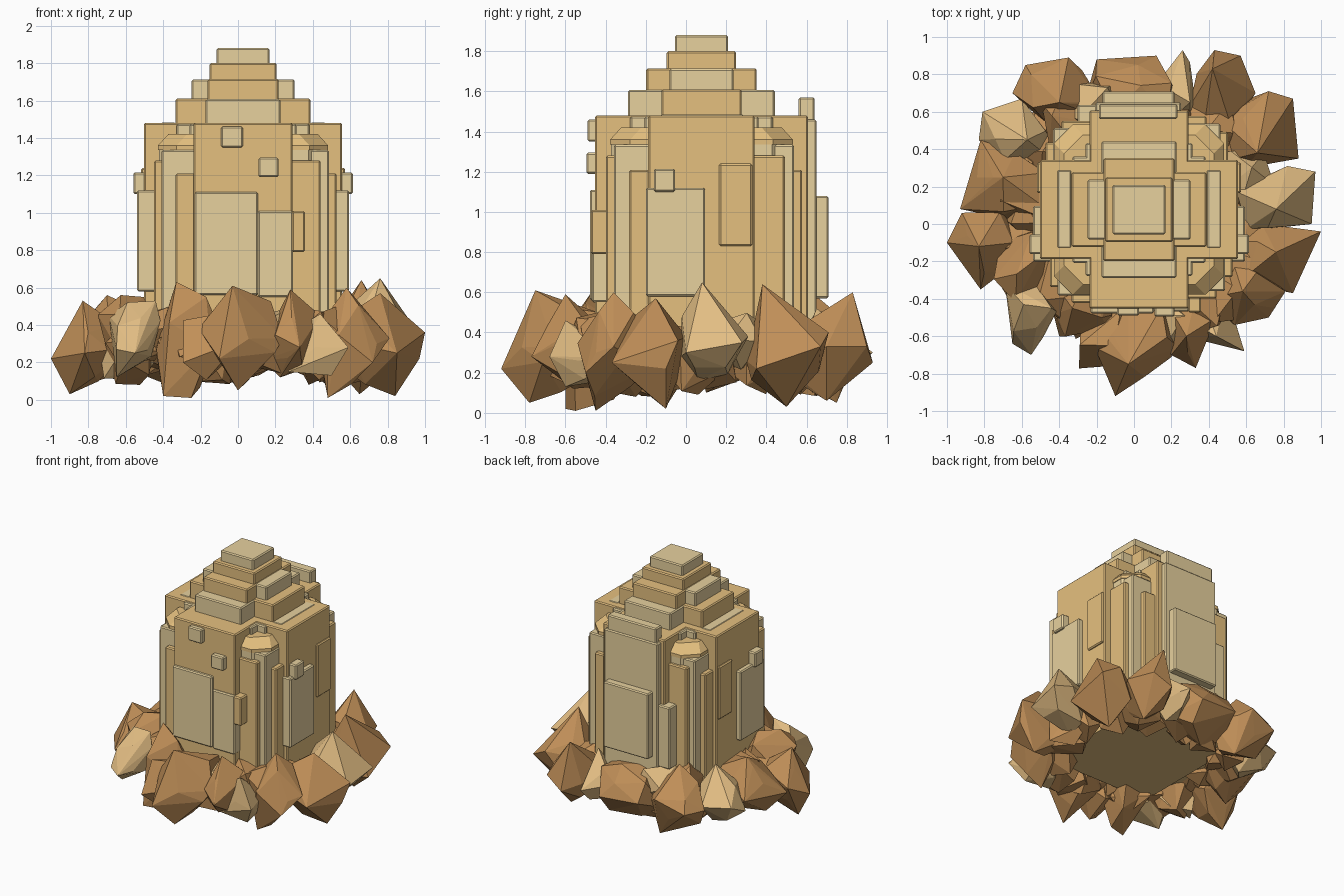
import bpy, bmesh, math, random
from mathutils import Vector, Matrix

random.seed(5)
CX, CY = 0.027, 0.077  # tower axis


def material(name, rgb):
    m = bpy.data.materials.new(name)
    lin = [((c / 255 + 0.055) / 1.055) ** 2.4 for c in rgb]
    m.diffuse_color = (*lin, 1)
    return m


SAND = material("sand_wall", (229, 192, 127))
PALE = material("pale_stone", (231, 209, 158))
BROWN = material("brown_rock", (192, 143, 88))
TAN = material("tan_rock", (226, 189, 131))


def finish(name, bm, mat):
    me = bpy.data.meshes.new(name)
    bmesh.ops.recalc_face_normals(bm, faces=bm.faces)
    bm.to_mesh(me)
    bm.free()
    me.materials.append(mat)
    ob = bpy.data.objects.new(name, me)
    bpy.context.collection.objects.link(ob)
    return ob


def box(name, x, y, z, mat, turn=0):
    """Bevelled block from ranges around the tower axis, turned in quarter steps."""
    bm = bmesh.new()
    bmesh.ops.create_cube(bm, size=1)
    for v in bm.verts:
        v.co = Vector([r[0] + (c + 0.5) * (r[1] - r[0]) for c, r in zip(v.co, (x, y, z))])
    bmesh.ops.bevel(bm, geom=bm.edges[:], offset=0.008, segments=1, affect='EDGES')
    bm.transform(Matrix.Translation((CX, CY, 0)) @ Matrix.Rotation(turn * math.pi / 2, 4, 'Z'))
    return finish(name, bm, mat)


def prism(name, levels, mat):
    """Square with cut corners, lofted through (half width, corner cut, z)."""
    bm = bmesh.new()
    rings = []
    for w, c, z in levels:
        k = w - c
        pts = [(-k, -w), (k, -w), (w, -k), (w, k), (k, w), (-k, w), (-w, k), (-w, -k)]
        rings.append([bm.verts.new((CX + a, CY + b, z)) for a, b in pts])
    for a, b in zip(rings, rings[1:]):
        for i in range(8):
            j = (i + 1) % 8
            bm.faces.new((a[i], a[j], b[j], b[i]))
    bm.faces.new(rings[0])
    bm.faces.new(rings[-1])
    return finish(name, bm, mat)


def rock(name, mat, x, y, z, tips=(), n=13):
    """Faceted rock: hull of jittered sphere points fitted to a range, plus sharp tips."""
    pts = []
    off = random.random() * 6.28
    for i in range(n):
        h = 1 - 2 * (i + 0.5) / n
        a = off + i * 2.39996 + random.uniform(-0.5, 0.5)
        r = math.sqrt(1 - h * h)
        p = Matrix.Rotation(0.5, 3, 'X') @ Vector((r * math.cos(a), r * math.sin(a), h))
        pts.append(p * random.uniform(0.85, 1.15))
    lo = [min(p[k] for p in pts) for k in range(3)]
    hi = [max(p[k] for p in pts) for k in range(3)]
    m = 0.05 if tips else 0.0  # keep the body inside its tips
    bm = bmesh.new()
    for p in pts:
        bm.verts.new([r[0] + (m + (1 - 2 * m) * (p[k] - lo[k]) / (hi[k] - lo[k])) * (r[1] - r[0])
                      for k, r in enumerate((x, y, z))])
    for t in tips:
        bm.verts.new(t)
    res = bmesh.ops.convex_hull(bm, input=bm.verts[:])
    loose = {e for e in res['geom_interior'] if isinstance(e, bmesh.types.BMVert)}
    bmesh.ops.delete(bm, geom=list(loose), context='VERTS')
    return finish(name, bm, mat)


# Tower core with sloped shoulder
prism("tower_base", [(0.44, 0.10, 0.21), (0.44, 0.10, 0.4)], SAND)
prism("tower_body", [(0.45, 0.10, 0.3), (0.45, 0.10, 1.34)], PALE)
prism("tower_shoulder", [(0.455, 0.10, 1.335), (0.455, 0.10, 1.36), (0.40, 0.10, 1.42)], SAND)
box("drum_wide", (-0.355, 0.355), (-0.285, 0.285), (1.40, 1.475), PALE)
box("drum_deep", (-0.285, 0.285), (-0.355, 0.355), (1.40, 1.475), PALE)

# Stepped crown: each step crosses two blocks of different colour
box("crown_step_low_wide", (-0.36, 0.36), (-0.20, 0.20), (1.45, 1.61), SAND)
box("crown_step_low_deep", (-0.20, 0.20), (-0.365, 0.365), (1.45, 1.608), PALE)
box("crown_step_mid_wide", (-0.275, 0.275), (-0.16, 0.16), (1.58, 1.713), PALE)
box("crown_step_mid_deep", (-0.19, 0.19), (-0.275, 0.275), (1.58, 1.715), SAND)
box("crown_step_high", (-0.18, 0.18), (-0.173, 0.173), (1.69, 1.80), SAND)
box("crown_cap", (-0.142, 0.142), (-0.132, 0.132), (1.78, 1.88), PALE)

# Four sides of the tower, repeated by quarter turns
for t in range(4):
    box("main_wall", (-0.265, 0.265), (-0.53, -0.1), (0.25, 1.48), SAND, t)
    box("corner_buttress", (0.2, 0.415), (-0.475, -0.2), (0.25, 1.28), SAND, t)
    box("corner_pilaster", (-0.36, -0.24), (-0.50, -0.2), (0.25, 1.21), SAND, t)
    box("corner_pier", (-0.435, -0.2), (-0.46, -0.2), (0.25, 1.335), PALE, t)

# Front panels and small blocks
box("front_panel_large", (-0.26, 0.08), (-0.555, -0.45), (0.56, 1.11), PALE)
box("front_panel_small", (0.08, 0.268), (-0.545, -0.45), (0.55, 1.01), PALE)
box("front_side_block", (0.262, 0.33), (-0.55, -0.40), (0.79, 1.01), SAND)
box("front_block_high", (-0.117, 0.0), (-0.567, -0.5), (1.35, 1.46), PALE)
box("front_block_low", (0.083, 0.19), (-0.572, -0.5), (1.19, 1.295), PALE)

# Left and right panels, mirrored
for s, side in ((1, "right"), (-1, "left")):
    def out(a, b):
        return tuple(sorted((s * a, s * b)))
    box(side + "_panel", out(0.45, 0.567), (-0.277, 0.018), (0.58, 1.12), PALE)
    box(side + "_sand_panel", out(0.45, 0.545), (0.088, 0.253), (0.83, 1.24), SAND)
    box(side + "_block", out(0.5, 0.587), (-0.237, -0.132), (1.10, 1.215), PALE)
    box(side + "_roof_plate", out(0.36, 0.44), (-0.207, 0.213), (1.465, 1.484), PALE)

# Back panels
box("back_panel_high", (-0.215, 0.205), (0.484, 0.563), (0.4, 1.57), PALE)
box("back_panel_backing", (-0.235, 0.225), (0.45, 0.573), (0.4, 1.46), PALE)
box("back_panel_low", (-0.195, 0.19), (0.5, 0.632), (0.57, 1.08), PALE)
box("back_panel_small", (-0.33, -0.19), (0.45, 0.56), (0.5, 0.98), PALE)

# Front boulders
rock("boulder", BROWN, (-0.2, 0.22), (-0.84, -0.38), (0.08, 0.55),
     [(-0.1, -0.92, 0.22), (-0.03, -0.75, 0.61), (0, -0.78, 0.05), (0.24, -0.66, 0.33), (-0.21, -0.66, 0.38)])
rock("boulder", TAN, (-0.68, -0.40), (-0.62, -0.28), (0.16, 0.54),
     [(-0.69, -0.32, 0.45), (-0.65, -0.64, 0.27), (-0.55, -0.70, 0.25), (-0.65, -0.5, 0.12), (-0.44, -0.45, 0.53)])
rock("boulder", BROWN, (-0.46, -0.1), (-0.62, -0.26), (0.04, 0.56),
     [(-0.33, -0.45, 0.63), (-0.4, -0.6, 0.02), (-0.25, -0.55, 0.01), (-0.17, -0.5, 0.55)])
rock("boulder", BROWN, (0.12, 0.42), (-0.72, -0.32), (0.1, 0.5),
     [(0.33, -0.77, 0.28), (0.28, -0.6, 0.59), (0.44, -0.5, 0.45)])
rock("boulder", TAN, (0.24, 0.56), (-0.64, -0.36), (0.14, 0.38),
     [(0.59, -0.68, 0.28), (0.44, -0.6, 0.46), (0.27, -0.6, 0.15), (0.5, -0.6, 0.13)])
rock("boulder", BROWN, (0.4, 0.76), (-0.56, -0.16), (0.06, 0.53),
     [(0.81, -0.36, 0.33), (0.58, -0.36, 0.6), (0.48, -0.45, 0.01), (0.72, -0.5, 0.2)])

# Left boulders
rock("boulder", BROWN, (-0.94, -0.58), (-0.28, 0.08), (0.08, 0.48),
     [(-1.0, -0.1, 0.22), (-0.83, -0.12, 0.53), (-0.9, -0.1, 0.03), (-0.82, -0.35, 0.25), (-0.92, 0.06, 0.3)])
rock("boulder", BROWN, (-0.86, -0.45), (0.02, 0.4), (0.12, 0.52),
     [(-0.82, 0.45, 0.32), (-0.93, 0.08, 0.28), (-0.7, 0.25, 0.56), (-0.76, 0.1, 0.1)])
rock("boulder", TAN, (-0.8, -0.42), (0.28, 0.62), (0.1, 0.5),
     [(-0.81, 0.6, 0.32), (-0.6, 0.67, 0.3), (-0.83, 0.45, 0.25), (-0.57, 0.45, 0.55)])
rock("boulder", BROWN, (-0.75, -0.42), (-0.42, -0.02), (0.08, 0.56))

# Back boulders
rock("boulder", BROWN, (-0.6, -0.15), (0.48, 0.84), (0.08, 0.52),
     [(-0.65, 0.7, 0.3), (-0.58, 0.85, 0.3), (-0.35, 0.89, 0.38), (-0.4, 0.65, 0.58), (-0.3, 0.75, 0.05)])
rock("boulder", BROWN, (-0.3, 0.26), (0.48, 0.87), (0.06, 0.52),
     [(-0.2, 0.88, 0.3), (0.12, 0.9, 0.28)])
rock("boulder", TAN, (0.14, 0.34), (0.55, 0.88), (0.12, 0.46), [(0.26, 0.93, 0.3), (0.3, 0.65, 0.52)])
rock("boulder", BROWN, (0.28, 0.6), (0.44, 0.86), (0.12, 0.52),
     [(0.43, 0.93, 0.25), (0.57, 0.9, 0.33), (0.65, 0.7, 0.33), (0.42, 0.83, 0.6), (0.5, 0.7, 0.06)])

# Right boulders
rock("boulder", BROWN, (0.44, 0.82), (0.28, 0.68), (0.08, 0.52),
     [(0.88, 0.35, 0.22), (0.85, 0.67, 0.33), (0.72, 0.71, 0.4), (0.66, 0.38, 0.64), (0.65, 0.5, 0.03)])
rock("boulder", TAN, (0.52, 0.92), (-0.04, 0.27), (0.14, 0.52),
     [(0.97, 0.28, 0.35), (0.82, 0.31, 0.38), (0.76, 0.08, 0.65), (0.95, 0.0, 0.3)])
rock("boulder", BROWN, (0.48, 0.92), (-0.33, 0.02), (0.06, 0.52),
     [(1.0, -0.04, 0.36), (0.85, -0.37, 0.25), (0.84, -0.1, 0.02), (0.97, -0.1, 0.22), (0.76, -0.15, 0.57)])
rock("boulder", BROWN, (0.20, 0.55), (0.30, 0.70), (0.10, 0.50))

# Smaller stones wedged between the boulders and the tower
for i in range(32):
    a = 2 * math.pi * (i + random.uniform(-0.3, 0.3)) / 32
    r = random.uniform(0.52, 0.68)
    x, y, z = r * math.cos(a), 0.03 + r * math.sin(a), random.uniform(0.24, 0.4)
    w, d, h = (random.uniform(0.11, 0.18) for _ in range(3))
    rock("filler_stone", TAN if i % 8 == 2 else BROWN,
         (x - w, x + w), (y - d, y + d), (z - h, z + h), n=9)
